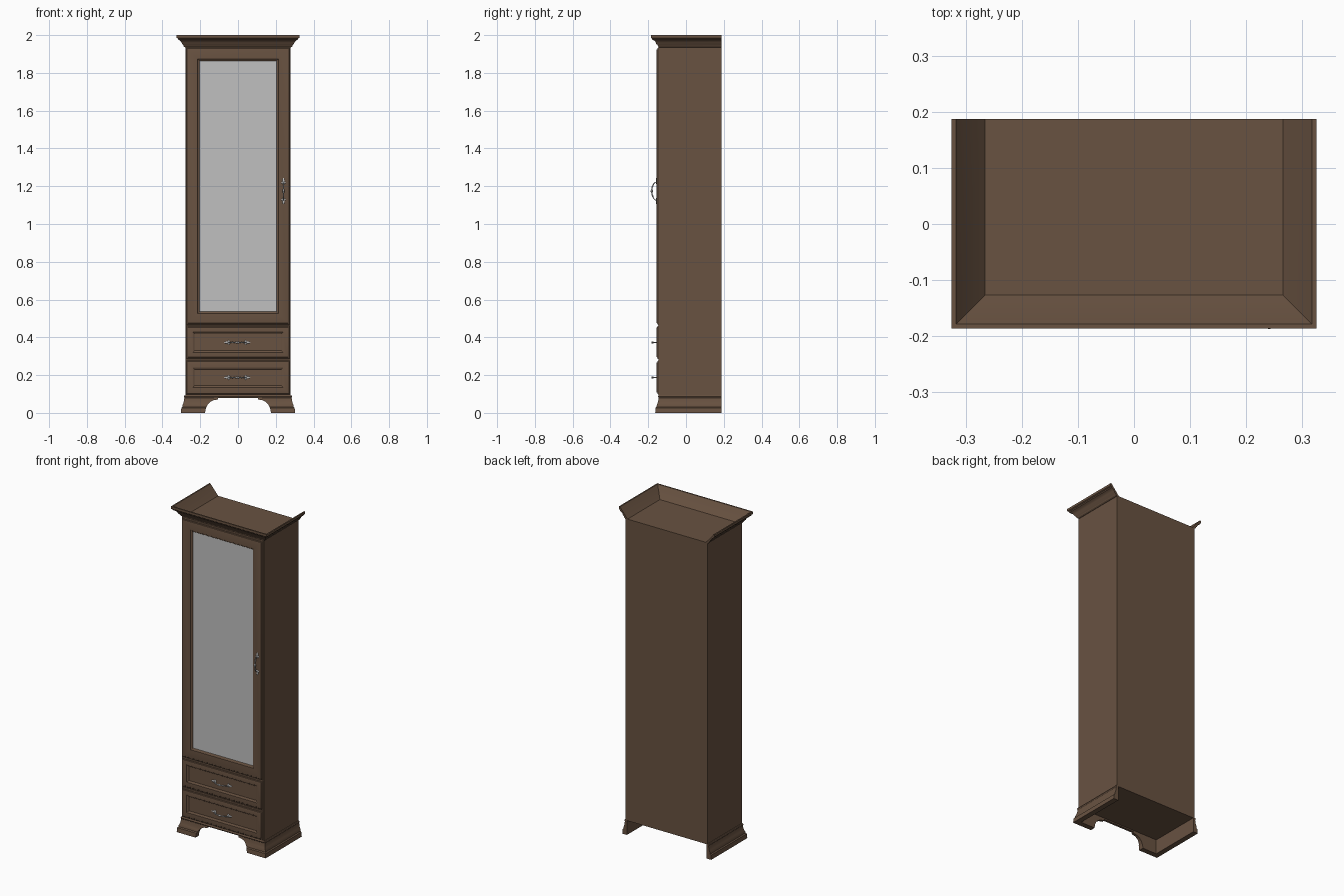
import bpy, bmesh, math
from mathutils import Vector, Matrix

if "Cube" in bpy.data.objects:
    bpy.data.objects.remove(bpy.data.objects["Cube"], do_unlink=True)

BACK = 0.187        # rear plane
SETBACK = 0.139     # front moulding depth = half width - SETBACK


def material(name, r, g, b):
    m = bpy.data.materials.new(name)
    m.use_nodes = True
    m.diffuse_color = (r, g, b, 1)
    m.node_tree.nodes["Principled BSDF"].inputs["Base Color"].default_value = (r, g, b, 1)
    return m


WOOD = material("brown wood", 0.14, 0.085, 0.053)
GLASS = material("grey glass", 0.53, 0.53, 0.53)
METAL = material("silver metal", 0.5, 0.5, 0.5)


def finish(bm, name, mats, smooth=True):
    bmesh.ops.recalc_face_normals(bm, faces=bm.faces)
    me = bpy.data.meshes.new(name)
    bm.to_mesh(me)
    bm.free()
    for m in mats:
        me.materials.append(m)
    ob = bpy.data.objects.new(name, me)
    bpy.context.collection.objects.link(ob)
    if smooth:
        bpy.ops.object.select_all(action='DESELECT')
        ob.select_set(True)
        bpy.context.view_layer.objects.active = ob
        bpy.ops.object.shade_smooth_by_angle(angle=math.radians(30))
    return ob


def skin(bm, rings):
    """Bridge closed rings of points in order and cap both ends; return the last cap."""
    rows = [[bm.verts.new(p) for p in ring] for ring in rings]
    for a, b in zip(rows, rows[1:]):
        for i in range(len(a)):
            j = (i + 1) % len(a)
            bm.faces.new((a[i], a[j], b[j], b[i]))
    bm.faces.new(rows[0][::-1])
    return bm.faces.new(rows[-1])


def box(name, lo, hi):
    bm = bmesh.new()
    skin(bm, [[(lo[0], lo[1], z), (hi[0], lo[1], z), (hi[0], hi[1], z), (lo[0], hi[1], z)]
              for z in (lo[2], hi[2])])
    return finish(bm, name, [WOOD], False)


def moulding(name, profile):
    """Sweep a (half width, height) profile around the sides and front."""
    bm = bmesh.new()
    corners = [lambda o: (-o, BACK), lambda o: (-o, SETBACK - o),
               lambda o: (o, SETBACK - o), lambda o: (o, BACK)]
    skin(bm, [[(*corner(o), z) for o, z in profile] for corner in corners])
    return finish(bm, name, [WOOD])


def panel(name, half, z0, z1, steps, mats):
    """Nested rectangles given by (inset, y); the last one takes the last material."""
    bm = bmesh.new()
    cap = skin(bm, [[(d - half, y, z0 + d), (half - d, y, z0 + d),
                     (half - d, y, z1 - d), (d - half, y, z1 - d)] for d, y in steps])
    cap.material_index = len(mats) - 1
    return finish(bm, name, mats)


def handle(name, place, vertical):
    """Bowed grip with a central bead and a leaf plate at each end."""
    bm = bmesh.new()
    n, sides = 24, 10
    rings = []
    for i in range(n + 1):
        t = 2 * i / n - 1
        out = -0.028 * math.sqrt(max(0, 1 - t * t)) + 0.003
        r = 0.0025 + 0.004 * math.exp(-(t / 0.16) ** 2) + 0.0015 * math.exp(-((abs(t) - 0.5) / 0.1) ** 2)
        slope = Vector((1, 0.5 * t * 1.4, 0)).normalized()
        side = Vector((-slope.y, slope.x, 0))
        centre = Vector((0.05 * t, out, 0))
        rings.append([centre + side * r * math.cos(a) + Vector((0, 0, r * math.sin(a)))
                      for a in (2 * math.pi * k / sides for k in range(sides))])
    skin(bm, rings)
    for s in (-1, 1):
        for x, length, width in ((0.053, 0.017, 0.006), (0.045, 0.007, 0.012)):
            bmesh.ops.create_uvsphere(bm, u_segments=14, v_segments=8, radius=1,
                                      matrix=Matrix.Translation((s * x, 0, 0))
                                      @ Matrix.Diagonal((length, 0.004, width, 1)))
    turn = Matrix.Rotation(math.pi / 2, 4, 'Y') if vertical else Matrix()
    bmesh.ops.transform(bm, matrix=Matrix.Translation(place) @ turn, verts=bm.verts)
    return finish(bm, name, [METAL])


# Carcass
box("cabinet_body", (-0.278, -0.145, 0.088), (0.278, BACK, 1.938))

# Crown moulding, open at the back and hollow above the top board
moulding("cornice", [(0.265, 1.937), (0.314, 1.995), (0.317, 2.0), (0.325, 2.0),
                     (0.325, 1.986), (0.319, 1.982), (0.317, 1.976), (0.307, 1.971),
                     (0.300, 1.963), (0.296, 1.953), (0.290, 1.948), (0.287, 1.940),
                     (0.280, 1.935)])

# Plinth with an arched cut-out in the front
plinth = moulding("plinth", [(0.270, 0), (0.270, 0.092), (0.284, 0.092), (0.287, 0.086),
                             (0.284, 0.080), (0.286, 0.066), (0.289, 0.052), (0.294, 0.040),
                             (0.294, 0.032), (0.300, 0.027), (0.302, 0)])
half_arch = [(0.174, -0.02), (0.174, 0.005), (0.170, 0.025), (0.161, 0.043), (0.147, 0.058),
             (0.129, 0.067), (0.106, 0.071), (0.106, 0.080)]
arch = half_arch + [(-x, z) for x, z in reversed(half_arch)]
bm = bmesh.new()
skin(bm, [[(x, y, z) for x, z in arch] for y in (-0.3, 0)])
cutter = finish(bm, "arch_cutter", [WOOD], False)
cutter.hide_render = True
cut = plinth.modifiers.new("arch", 'BOOLEAN')
cut.operation = 'DIFFERENCE'
cut.solver = 'EXACT'
cut.object = cutter
bpy.ops.object.select_all(action='DESELECT')
plinth.select_set(True)
bpy.context.view_layer.objects.active = plinth
bpy.ops.object.modifier_apply(modifier=cut.name)
bpy.data.objects.remove(cutter, do_unlink=True)

# Glazed door and two drawer fronts share the same outer edge
edge = [(0, -0.140), (0, -0.147), (0.004, -0.151), (0.009, -0.152), (0.011, -0.155), (0.015, -0.156)]
panel("glass_door", 0.275, 0.465, 1.934,
      edge + [(0.061, -0.156), (0.063, -0.153), (0.068, -0.151), (0.071, -0.147)], [WOOD, GLASS])
handle("door_handle", (0.241, -0.156, 1.174), True)
for label, z in (("lower", 0.098), ("upper", 0.284)):
    panel(label + "_drawer", 0.275, z, z + 0.179,
          edge + [(0.036, -0.156), (0.038, -0.153), (0.043, -0.151), (0.046, -0.148)], [WOOD])
    handle(label + "_drawer_handle", (-0.004, -0.152, z + 0.089), False)
